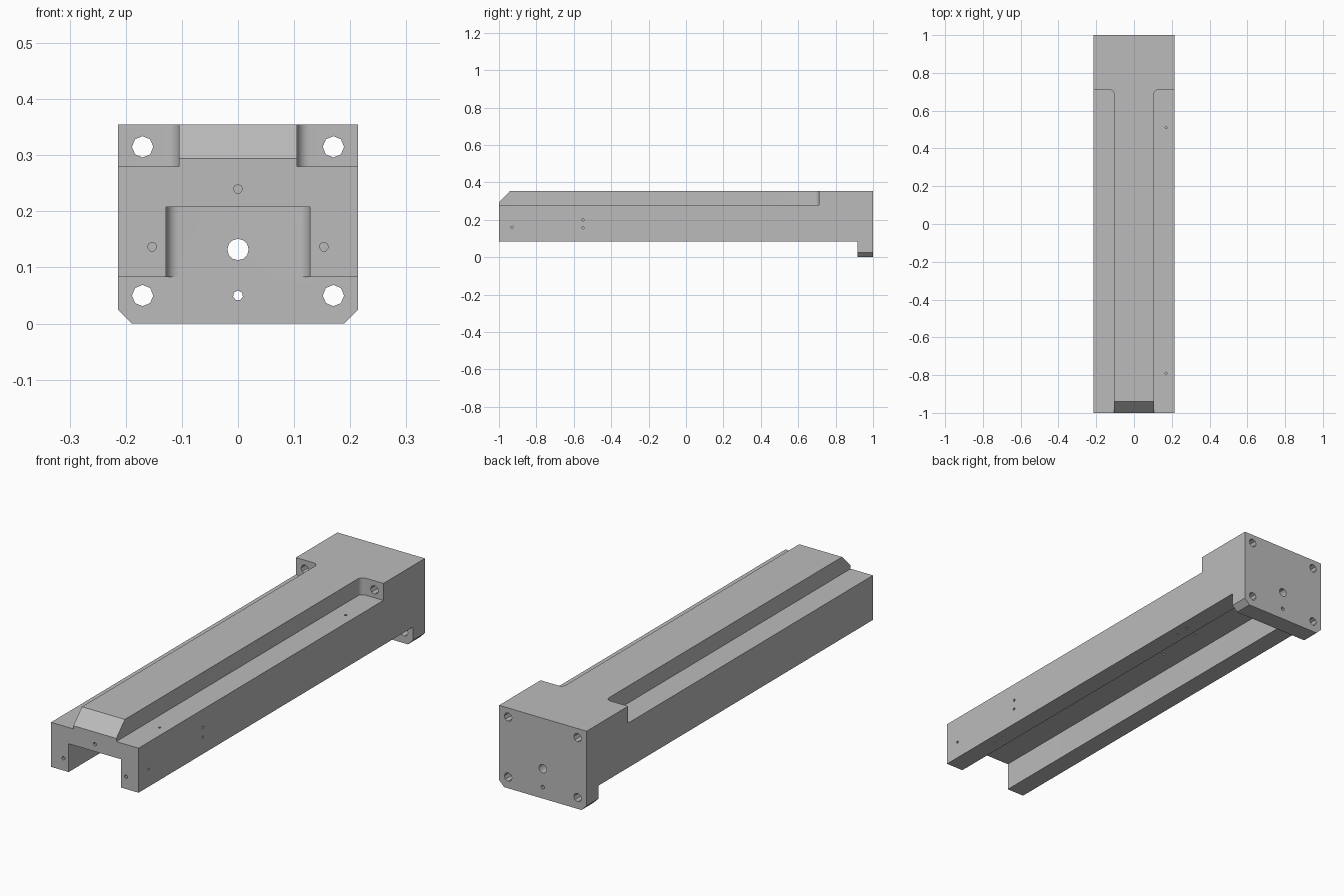
import bpy, bmesh, math
from mathutils import Vector, Matrix

cube = bpy.data.objects.get("Cube")
if cube:
    bpy.data.objects.remove(cube, do_unlink=True)

W = 0.214          # half width
DECK = 0.28        # height of the side ledges
BELLY = 0.083      # underside of the rail
PLATE = 0.917      # front of the end plate
STEP = 0.71        # where the ledges end

steel = bpy.data.materials.new("plain grey metal")
steel.use_nodes = True
grey = (0.5, 0.5, 0.5, 1)
steel.diffuse_color = grey
steel.node_tree.nodes["Principled BSDF"].inputs["Base Color"].default_value = grey


def finish(name, bm):
    bmesh.ops.recalc_face_normals(bm, faces=bm.faces)
    mesh = bpy.data.meshes.new(name)
    bm.to_mesh(mesh)
    bm.free()
    mesh.materials.append(steel)
    obj = bpy.data.objects.new(name, mesh)
    bpy.context.scene.collection.objects.link(obj)
    return obj


def prism(bm, points, push):
    """Extrude a closed outline of 3D points along a vector."""
    face = bm.faces.new([bm.verts.new(p) for p in points])
    out = bmesh.ops.extrude_face_region(bm, geom=[face])
    moved = [v for v in out["geom"] if isinstance(v, bmesh.types.BMVert)]
    bmesh.ops.translate(bm, verts=moved, vec=push)


def arc(cx, cy, r, start, end, n=6):
    return [(cx + r * math.cos(math.radians(start + (end - start) * i / n)),
             cy + r * math.sin(math.radians(start + (end - start) * i / n)))
            for i in range(n + 1)]


def drill(bm, start, end, r, sides):
    a, b = Vector(start), Vector(end)
    turn = (b - a).to_track_quat('Z', 'Y').to_matrix().to_4x4()
    bmesh.ops.create_cone(bm, cap_ends=True, segments=sides, radius1=r, radius2=r,
                          depth=(b - a).length,
                          matrix=Matrix.Translation((a + b) / 2) @ turn)


def cut(target, cutter):
    cutter.hide_render = True
    mod = target.modifiers.new("cut", 'BOOLEAN')
    mod.operation = 'DIFFERENCE'
    mod.solver = 'EXACT'
    mod.object = cutter
    bpy.ops.object.select_all(action='DESELECT')
    bpy.context.view_layer.objects.active = target
    target.select_set(True)
    bpy.ops.object.modifier_apply(modifier=mod.name)
    bpy.data.objects.remove(cutter, do_unlink=True)


# Main block: side outline with sloped nose and hanging end plate
side = [(-1, BELLY), (PLATE, BELLY), (PLATE, 0), (1, 0), (1, 0.355),
        (-0.94, 0.355), (-1, 0.294)]
bm = bmesh.new()
prism(bm, [(-W, y, z) for y, z in side], (2 * W, 0, 0))
body = finish("rail_body", bm)

# Upper ledges and bevelled lower corners of the end plate, both sides
r = 0.023
bm = bmesh.new()
for s in (-1, 1):
    ledge = [(0.3, -1.1), (0.105, -1.1)]
    ledge += arc(0.105 + r, STEP - r, r, 180, 90) + [(0.3, STEP)]
    prism(bm, [(s * x, y, DECK) for x, y in ledge], (0, 0, 0.2))
    corner = [(W - 0.045, -0.02), (W + 0.02, -0.02), (W + 0.02, 0.045)]
    prism(bm, [(s * x, 0.88, z) for x, z in corner], (0, 0.2, 0))
cut(body, finish("ledge_cutter", bm))

# Lower channel with rounded inner corners
cw = 0.128
channel = [(-cw, -1.1), (cw, -1.1)]
channel += arc(cw - r, PLATE - r, r, 0, 90) + arc(r - cw, PLATE - r, r, 90, 180)
bm = bmesh.new()
prism(bm, [(x, y, 0.04) for x, y in channel], (0, 0, 0.168))
cut(body, finish("channel_cutter", bm))

# Holes
bm = bmesh.new()
for s in (-1, 1):
    drill(bm, (s * 0.17, 0.65, 0.315), (s * 0.17, 1.05, 0.315), 0.019, 8)
    drill(bm, (s * 0.17, 0.88, 0.05), (s * 0.17, 1.05, 0.05), 0.019, 8)
    drill(bm, (s * 0.153, -1.05, 0.137), (s * 0.153, -0.93, 0.137), 0.008, 7)
drill(bm, (0, 0.88, 0.132), (0, 1.05, 0.132), 0.019, 12)
drill(bm, (0, 0.88, 0.05), (0, 1.05, 0.05), 0.009, 7)
drill(bm, (0, -1.05, 0.24), (0, -0.93, 0.24), 0.008, 7)
for y in (-0.79, 0.51):                              # ledge top
    drill(bm, (0.17, y, 0.32), (0.17, y, 0.235), 0.006, 7)
for y in (-0.73, -0.67, 0.5, 0.56):                  # leg underside
    drill(bm, (0.17, y, 0.05), (0.17, y, 0.12), 0.006, 7)
for y, z in ((-0.93, 0.16), (-0.55, 0.2), (-0.55, 0.157)):   # left flank
    drill(bm, (0.25, y, z), (0.18, y, z), 0.006, 7)
for x, y in ((0.055, -0.71), (0.055, -0.3), (0.055, 0.11), (0.055, 0.52),
             (-0.035, 0.16), (-0.035, 0.37)):        # channel ceiling
    drill(bm, (x, y, 0.17), (x, y, 0.25), 0.006, 7)
cut(body, finish("hole_cutter", bm))

bpy.ops.object.shade_smooth_by_angle(angle=math.radians(30))
